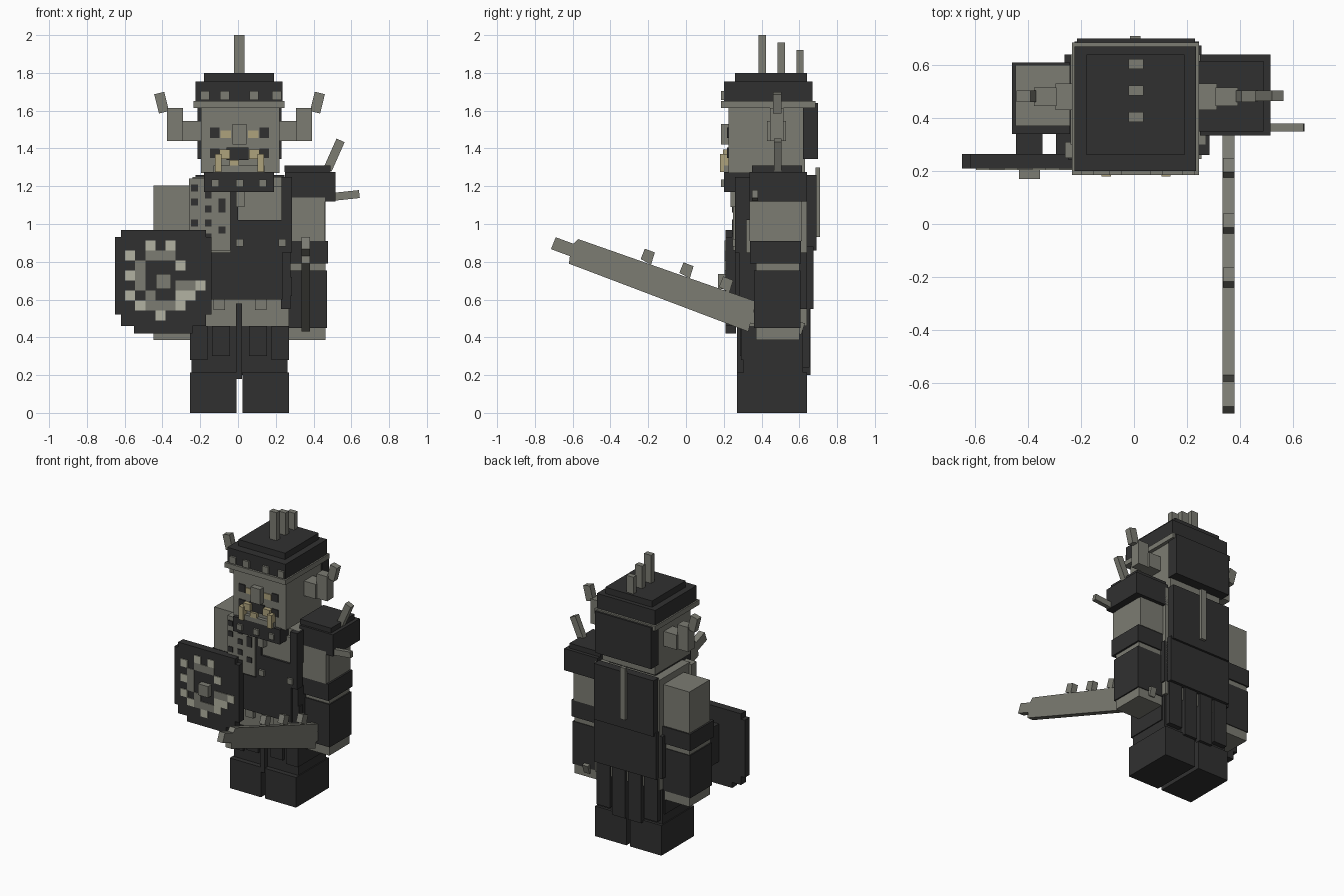
import bpy
import bmesh
from math import radians
from mathutils import Matrix, Vector

cube = bpy.data.objects.get("Cube")
if cube:
    bpy.data.objects.remove(cube, do_unlink=True)


def material(name, r, g, b):
    mat = bpy.data.materials.new(name)
    mat.use_nodes = True
    mat.diffuse_color = (r, g, b, 1)
    mat.node_tree.nodes["Principled BSDF"].inputs["Base Color"].default_value = (r, g, b, 1)
    return mat


DARK = material("dark_iron", 0.03, 0.03, 0.03)
GREY = material("warm_grey", 0.2, 0.2, 0.17)
PALE = material("pale_paint", 0.45, 0.45, 0.36)
BONE = material("tan_bone", 0.42, 0.36, 0.2)
MIDDLE = 0.008  # centre line of the body


def finish(name, bm, mats):
    bmesh.ops.recalc_face_normals(bm, faces=bm.faces)
    mesh = bpy.data.meshes.new(name)
    bm.to_mesh(mesh)
    bm.free()
    for mat in mats:
        mesh.materials.append(mat)
    obj = bpy.data.objects.new(name, mesh)
    bpy.context.collection.objects.link(obj)
    return obj


def add_block(bm, x, y, z, tilt=0, index=0):
    low, high = Vector((x[0], y[0], z[0])), Vector((x[1], y[1], z[1]))
    matrix = (Matrix.Translation((low + high) / 2)
              @ Matrix.Rotation(radians(tilt), 4, "Y")
              @ Matrix.Diagonal((high - low).to_4d()))
    verts = bmesh.ops.create_cube(bm, size=1, matrix=matrix)["verts"]
    for face in {f for v in verts for f in v.link_faces}:
        face.material_index = index


def box(name, mat, x, y, z, tilt=0):
    bm = bmesh.new()
    add_block(bm, x, y, z, tilt)
    return finish(name, bm, [mat])


def pair(name, mat, x, y, z, tilt=0):
    """The same block on both sides; x is measured from the centre line."""
    for side, sign in (("left", 1), ("right", -1)):
        ends = sorted((MIDDLE + sign * x[0], MIDDLE + sign * x[1]))
        box(side + "_" + name, mat, ends, y, z, tilt * sign)


def paint(name, rows, left, top, cell, front, mats):
    """Thin square plates laid out by a character pattern."""
    letters = list(mats)
    bm = bmesh.new()
    for j, row in enumerate(rows):
        for i, letter in enumerate(row):
            if letter in mats:
                x, z = left + i * cell, top - j * cell
                add_block(bm, (x, x + cell), (front - 0.006, front), (z - cell, z),
                          index=letters.index(letter))
    finish(name, bm, mats.values())


def studs(name, positions, z, front, size=0.04, depth=0.015):
    bm = bmesh.new()
    for x in positions:
        add_block(bm, (x - size / 2, x + size / 2), (front - depth, front),
                  (z - size / 2, z + size / 2))
    finish(name, bm, [GREY])


# Boots, legs and skirt
pair("boot", DARK, (0.015, 0.262), (0.27, 0.64), (0, 0.215))
pair("leg", DARK, (0.008, 0.255), (0.305, 0.62), (0.215, 0.46))
pair("tasset", DARK, (0.05, 0.145), (0.285, 0.31), (0.3, 0.46))
pair("hip_guard", DARK, (0.17, 0.262), (0.29, 0.6), (0.28, 0.46))
box("centre_strap", DARK, (-0.01, 0.02), (0.27, 0.31), (0.18, 0.58))
pair("inner_back_strip", DARK, (0.012, 0.115), (0.62, 0.66), (0.2, 0.58))
pair("outer_back_strip", DARK, (0.135, 0.24), (0.62, 0.655), (0.24, 0.58))

# Torso and its armour
box("torso", GREY, (-0.24, 0.27), (0.3, 0.64), (0.46, 1.25))
box("belt", DARK, (-0.14, 0.235), (0.262, 0.32), (0.6, 0.85))
box("belt_end", DARK, (0.2, 0.285), (0.28, 0.32), (0.62, 0.72))
pair("belt_side", DARK, (0.22, 0.27), (0.28, 0.64), (0.55, 0.85))
box("chest_guard", DARK, (-0.04, 0.285), (0.26, 0.32), (0.85, 1.02))
box("chest_strap", DARK, (0.23, 0.285), (0.26, 0.34), (1.02, 1.25))
box("chest_skin", GREY, (-0.04, 0.23), (0.275, 0.31), (1.02, 1.2))
box("chest_edge", DARK, (-0.04, 0.0), (0.26, 0.3), (1.02, 1.2))
box("chest_clasp", GREY, (-0.01, 0.035), (0.235, 0.28), (1.09, 1.19))
box("mail_panel", GREY, (-0.26, -0.04), (0.25, 0.31), (0.86, 1.24))
paint("mail_holes", ["k...k", "..k..", "k...k", "..k.k", ".....", "k.k..", "....k", "..k.."],
      -0.25, 1.21, 0.037, 0.25, {"k": DARK})
studs("guard_studs", (0.01, 0.235), 0.9, 0.26)
studs("waist_buckles", (-0.1, 0.12), 0.575, 0.3, 0.06, 0.03)
box("upper_back_plate", DARK, (-0.225, 0.245), (0.63, 0.69), (0.86, 1.26))
box("lower_back_plate", DARK, (-0.235, 0.255), (0.63, 0.675), (0.55, 0.88))
box("back_spike", GREY, (-0.015, 0.025), (0.685, 0.71), (0.93, 1.3))
box("collar", DARK, (-0.18, 0.19), (0.2, 0.6), (1.17, 1.275))
studs("collar_studs", (-0.12, 0.01, 0.13), 1.215, 0.2)

# Head and face
box("head", GREY, (-0.195, 0.22), (0.225, 0.63), (1.27, 1.63))
box("nose", GREY, (-0.03, 0.045), (0.185, 0.23), (1.42, 1.53))
box("mouth", DARK, (-0.06, 0.055), (0.217, 0.226), (1.34, 1.405))
box("chin", GREY, (-0.13, 0.14), (0.2, 0.23), (1.27, 1.31))
pair("eye", BONE, (0.045, 0.1), (0.218, 0.226), (1.455, 1.495))
pair("eye_socket", DARK, (0.105, 0.155), (0.218, 0.226), (1.455, 1.51))
pair("cheek_mark", DARK, (0.105, 0.155), (0.218, 0.226), (1.35, 1.4))
pair("tusk_root", BONE, (0.05, 0.105), (0.195, 0.226), (1.345, 1.395))
pair("tusk", BONE, (0.095, 0.13), (0.18, 0.226), (1.275, 1.37))
box("lower_tooth", BONE, (-0.045, 0.005), (0.2, 0.226), (1.305, 1.34))

# Helmet, crest and horns
box("helmet_brim", GREY, (-0.235, 0.245), (0.185, 0.685), (1.615, 1.65))
box("helmet_bowl", DARK, (-0.225, 0.235), (0.2, 0.67), (1.65, 1.755))
box("helmet_crown", DARK, (-0.18, 0.19), (0.26, 0.64), (1.755, 1.8))
box("neck_flap", DARK, (-0.215, 0.23), (0.62, 0.7), (1.345, 1.64))
studs("helmet_studs", (-0.175, -0.07, 0.085, 0.205), 1.68, 0.2, 0.048)
for i, name in enumerate(("front", "middle", "back")):
    y = 0.385 + i * 0.1
    box(name + "_crest_spike", GREY, (-0.02, 0.035), (y, y + 0.038), (1.79, 2 - i * 0.04))
pair("horn_base", GREY, (0.2, 0.305), (0.43, 0.53), (1.44, 1.545))
pair("horn_bend", GREY, (0.3, 0.385), (0.445, 0.515), (1.44, 1.615))
pair("horn_tip", GREY, (0.385, 0.44), (0.46, 0.505), (1.59, 1.695), 14)

# Arms
pair("arm", GREY, (0.25, 0.455), (0.37, 0.6), (0.385, 1.205))
pair("arm_band", DARK, (0.25, 0.468), (0.34, 0.61), (0.79, 0.91))
pair("bracer", DARK, (0.25, 0.464), (0.36, 0.605), (0.45, 0.755))
box("left_upper_arm", GREY, (0.25, 0.46), (0.335, 0.615), (0.91, 1.14))

# Shoulder guard
box("shoulder_guard", DARK, (0.25, 0.515), (0.335, 0.64), (1.12, 1.275))
box("shoulder_cap", DARK, (0.245, 0.49), (0.35, 0.615), (1.275, 1.31))
box("shoulder_spike", GREY, (0.485, 0.532), (0.465, 0.505), (1.28, 1.45), 24)
box("side_spike", GREY, (0.5, 0.643), (0.35, 0.38), (1.13, 1.172), -6)

# Shield: stepped slab with a painted ring, boss and grip
bm = bmesh.new()
for inset, low, high in ((0, 0.52, 0.93), (0.03, 0.46, 0.968), (0.1, 0.42, 0.95)):
    add_block(bm, (-0.65 + inset, -0.14 - inset), (0.21, 0.265), (low, high))
finish("shield", bm, [DARK])
paint("shield_ring", ["..........", "...p.p....", ".p.ggg....", "..g...p...", ".pg.......",
                      "..g...ggp.", ".p.g..pp..", "..pgggp...", "....p....."],
      -0.65, 0.965, 0.053, 0.21, {"p": PALE, "g": GREY})
box("shield_boss", GREY, (-0.435, -0.355), (0.17, 0.22), (0.655, 0.735))
box("shield_grip", DARK, (-0.445, -0.345), (0.26, 0.39), (0.58, 0.85))
box("shield_brace", DARK, (-0.295, -0.25), (0.26, 0.39), (0.6, 0.85))


# Sword: a side profile extruded across its width
def plank(name, mat, outline, x0, x1):
    bm = bmesh.new()
    face = bm.faces.new([bm.verts.new((x0, y, z)) for y, z in outline])
    side = bmesh.ops.extrude_face_region(bm, geom=[face])["geom"]
    bmesh.ops.translate(bm, vec=(x1 - x0, 0, 0),
                        verts=[g for g in side if isinstance(g, bmesh.types.BMVert)])
    return finish(name, bm, [mat])


plank("sword_blade", GREY, [(0.33, 0.43), (0.37, 0.59), (-0.57, 0.92), (-0.595, 0.895),
                            (-0.69, 0.93), (-0.715, 0.867), (-0.615, 0.83), (-0.62, 0.79)],
      0.335, 0.38)
for number, y in enumerate((0.175, -0.035, -0.24)):
    z = 0.715 - 0.355 * (y - 0.04)
    plank("blade_tooth_" + "abc"[number], GREY,
          [(y, z), (y + 0.022, z + 0.055), (y + 0.075, z + 0.035), (y + 0.055, z - 0.03)],
          0.336, 0.379)
plank("sword_handle", GREY, [(0.32, 0.48), (0.335, 0.54), (0.63, 0.475), (0.61, 0.415)],
      0.335, 0.38)
